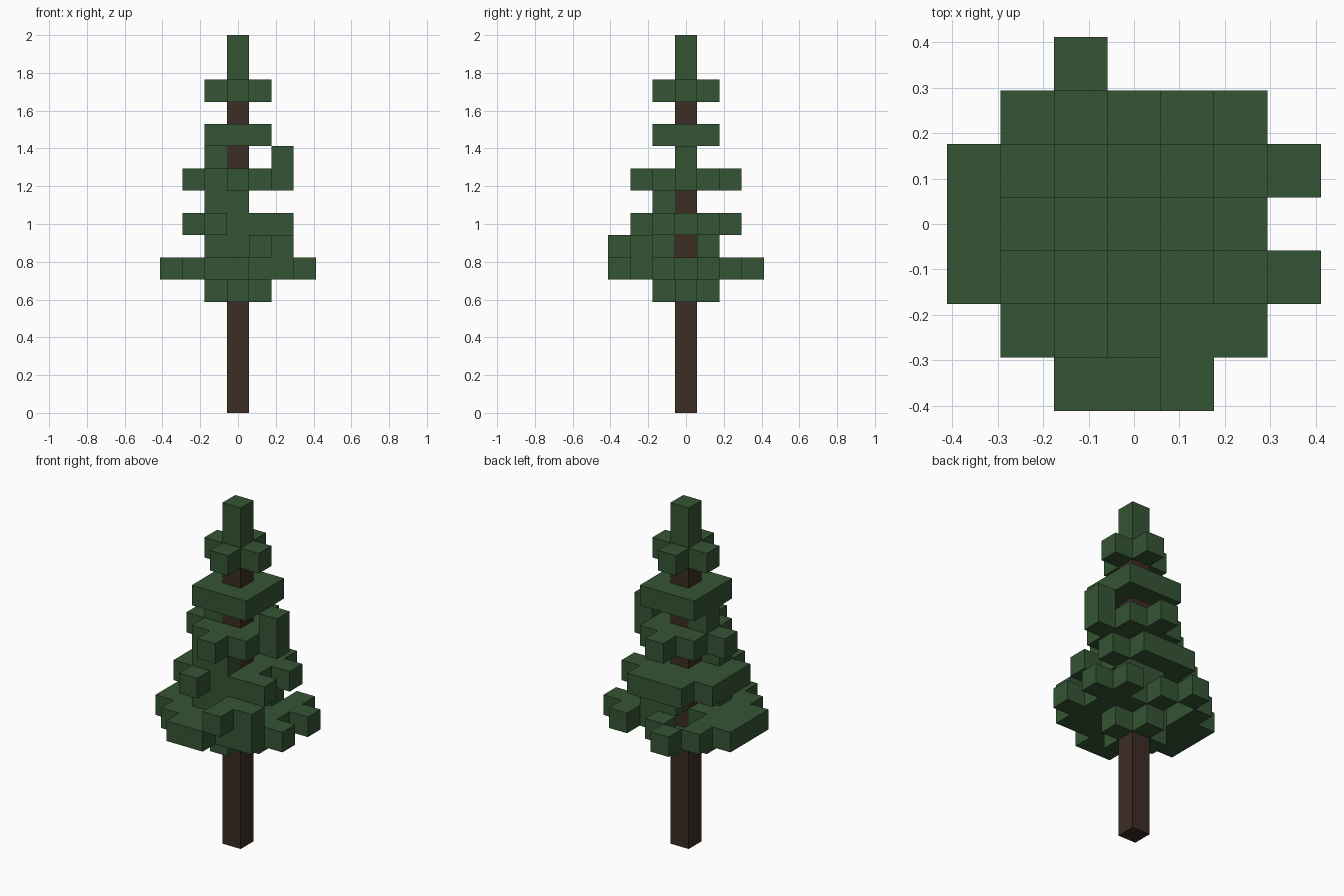
import bpy, bmesh, math
from mathutils import Vector

cube = bpy.data.objects.get("Cube")
if cube:
    bpy.data.objects.remove(cube, do_unlink=True)

UNIT = 2 / 17          # the tree is 17 blocks tall
TRUNK_TOP = 15


def make_material(name, color):
    mat = bpy.data.materials.new(name)
    mat.use_nodes = True
    mat.diffuse_color = color
    mat.node_tree.nodes["Principled BSDF"].inputs["Base Color"].default_value = color
    return mat


green = make_material("needle green", (0.035, 0.090, 0.035, 1))
brown = make_material("bark brown", (0.045, 0.026, 0.018, 1))

# Plans of the foliage layers: rows run back to front, columns run along x
PLUS = [".#.", "###", ".#."]
FULL = ["###", "###", "###"]
DIAMOND = ["..#..", ".###.", "#####", ".###.", "..#.."]
LAYERS = {
    5: PLUS,
    6: ["..#....",
        ".#.#.#.",
        "##..###",
        "######.",
        "#######",
        ".#####.",
        "..##..."],
    7: [".......",
        ".......",
        "...##..",
        ".......",
        "..###..",
        "....##.",
        "....#.."],
    8: [".###.",
        "#####",
        "####.",
        "#####",
        ".#..."],
    9: ["...", "...", "##."],
    10: DIAMOND,
    11: [".....", ".....", ".#..#", ".....", "....."],
    12: FULL,
    14: PLUS,
    15: ["#"],
    16: ["#"],
}

trunk = {(0, 0, z) for z in range(TRUNK_TOP)}
leaves = set()
for z, rows in LAYERS.items():
    half = len(rows) // 2
    for r, row in enumerate(rows):
        for c, mark in enumerate(row):
            if mark == "#":
                leaves.add((c - half, half - r, z))
leaves -= trunk
solid = trunk | leaves


def build_blocks(name, cells, mat):
    """Join blocks into one mesh, keeping only the faces open to the air."""
    bm = bmesh.new()
    for cell in cells:
        center = Vector(cell) + Vector((0, 0, 0.5))
        for axis in range(3):
            for sign in (-1, 1):
                n = Vector((0, 0, 0))
                n[axis] = sign
                if tuple(int(a + b) for a, b in zip(cell, n)) in solid:
                    continue
                u = Vector((0, 0, 0))
                u[(axis + 1) % 3] = 0.5
                v = n.cross(u)
                mid = center + n / 2
                corners = (mid - u - v, mid + u - v, mid + u + v, mid - u + v)
                bm.faces.new([bm.verts.new(p * UNIT) for p in corners])
    bmesh.ops.remove_doubles(bm, verts=bm.verts, dist=0.001)
    bmesh.ops.dissolve_limit(bm, angle_limit=math.radians(1),
                             verts=bm.verts, edges=bm.edges)
    mesh = bpy.data.meshes.new(name)
    bm.to_mesh(mesh)
    bm.free()
    mesh.materials.append(mat)
    obj = bpy.data.objects.new(name, mesh)
    bpy.context.collection.objects.link(obj)
    return obj


# Trunk
build_blocks("trunk", trunk, brown)

# Foliage
build_blocks("foliage", leaves, green)
